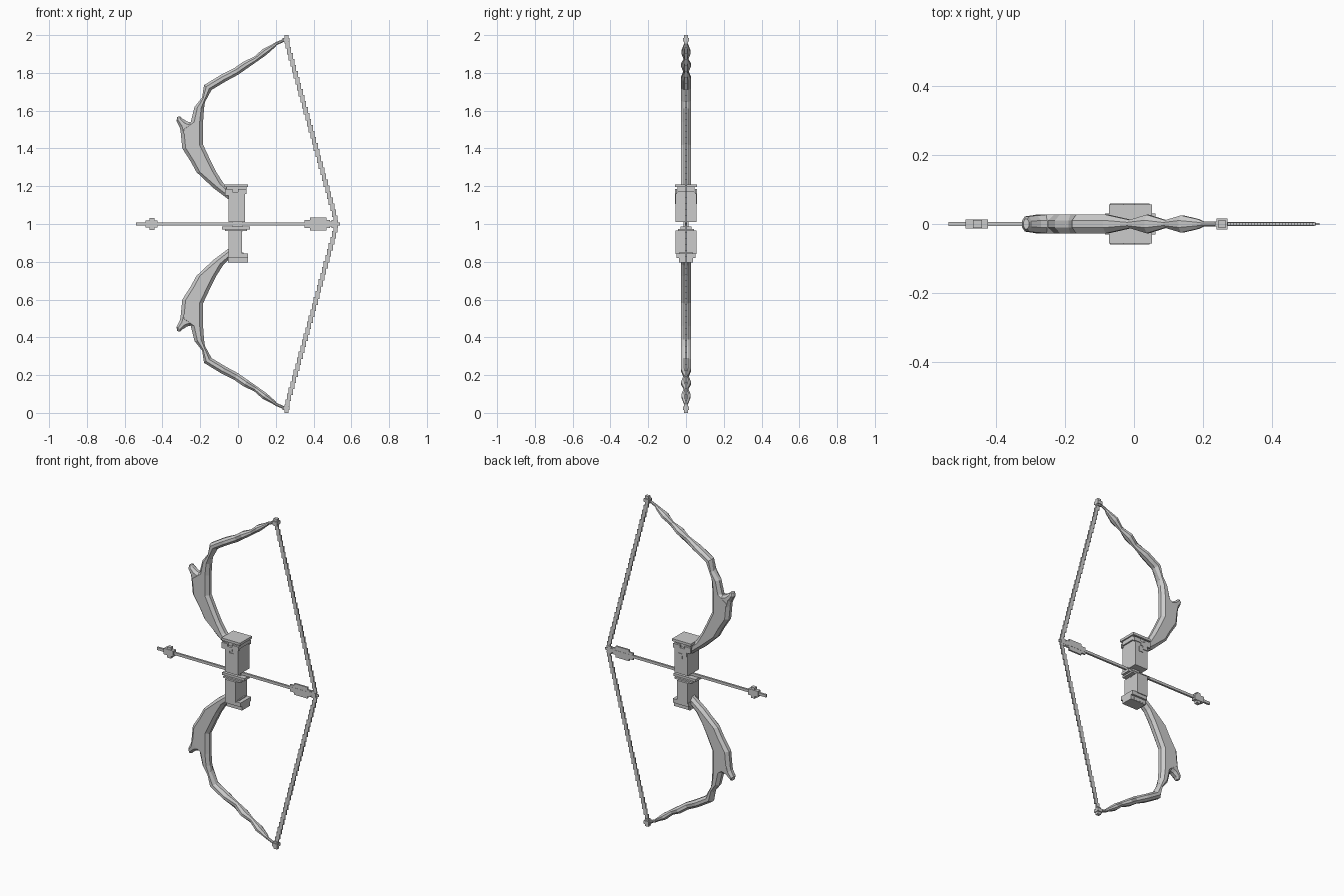
import bpy, bmesh
from mathutils import Vector

cube = bpy.data.objects.get("Cube")
if cube:
    bpy.data.objects.remove(cube, do_unlink=True)

grey = bpy.data.materials.new("plain grey")
grey.use_nodes = True
tone = (0.6, 0.6, 0.6, 1)
grey.diffuse_color = tone
grey.node_tree.nodes["Principled BSDF"].inputs["Base Color"].default_value = tone

CENTRE = 1.0  # every part is modelled around the arrow's height


def finish(name, bm, mirrored=False):
    bmesh.ops.recalc_face_normals(bm, faces=bm.faces)
    mesh = bpy.data.meshes.new(name)
    bm.to_mesh(mesh)
    bm.free()
    mesh.materials.append(grey)
    obj = bpy.data.objects.new(name, mesh)
    obj.location.z = CENTRE
    bpy.context.collection.objects.link(obj)
    if mirrored:
        mod = obj.modifiers.new("Mirror", 'MIRROR')
        mod.use_axis = (False, False, True)
        mod.use_mirror_merge = False
    return obj


def add_box(bm, x0, x1, half_y, z0, z1, y=0):
    """Box by x range, half depth and z range."""
    verts = bmesh.ops.create_cube(bm, size=1)["verts"]
    bmesh.ops.scale(bm, vec=(x1 - x0, 2 * half_y, z1 - z0), verts=verts)
    bmesh.ops.translate(bm, vec=((x0 + x1) / 2, y, (z0 + z1) / 2), verts=verts)


def boxes(name, specs, mirrored=False):
    bm = bmesh.new()
    for spec in specs:
        add_box(bm, *spec)
    return finish(name, bm, mirrored)


def loft(name, stations):
    """Chamfered bar through pairs of outer and inner edge points."""
    bm = bmesh.new()
    rings = []
    for ox, oz, ix, iz, w in stations:
        outer, inner = Vector((ox, 0, oz)), Vector((ix, 0, iz))
        across = inner - outer
        bevel = across.normalized() * min(0.018, across.length * 0.3)
        side = Vector((0, w, 0))
        points = [outer + side * 0.4, outer + bevel + side,
                  inner - bevel + side, inner + side * 0.4]
        points += [Vector((p.x, -p.y, p.z)) for p in reversed(points)]
        rings.append([bm.verts.new(p) for p in points])
    for a, b in zip(rings, rings[1:]):
        for i in range(len(a)):
            j = (i + 1) % len(a)
            bm.faces.new((a[i], a[j], b[j], b[i]))
    bm.faces.new(rings[0])
    bm.faces.new(rings[-1])
    return finish(name, bm, mirrored=True)


# Bow limbs: outer x, z, inner x, z, half depth
W = 0.027
loft("limbs", [
    (-.05, .13, -.04, .18, W),
    (-.13, .19, -.08, .22, W),
    (-.22, .275, -.115, .275, W),
    (-.25, .33, -.145, .335, W),
    (-.295, .40, -.185, .42, W),
    (-.305, .50, -.185, .50, W),
    (-.25, .54, -.185, .54, W),
    (-.23, .62, -.18, .61, W),
    (-.19, .67, -.175, .645, W),
    (-.18, .735, -.14, .71, W),
    (-.09, .79, -.065, .755, W),
    (-.02, .825, 0, .79, .012),
    (.03, .86, .05, .825, W),
    (.085, .885, .1, .86, .011),
    (.13, .925, .15, .895, .025),
    (.18, .95, .195, .935, .014),
    (.2, .963, .205, .947, .007),
    (.255, .985, .255, .97, .007),
])

# Curled spur on the back of each limb
loft("limb_spurs", [
    (-.295, .45, -.22, .53, W),
    (-.308, .51, -.27, .543, .025),
    (-.326, .545, -.297, .56, .022),
    (-.322, .567, -.305, .57, .014),
])

# Limb tips that hold the string
boxes("limb_tips", [
    (.245, .268, .01, .955, 1),
    (.235, .255, .007, .965, .985),
    (.24, .272, .016, .965, .985),
], mirrored=True)

# Stepped bowstring
STEPS = 30
string = []
for i in range(STEPS):
    x = .262 + (.517 - .262) * i / (STEPS - 1)
    z = .95 - (.95 - .025) * i / (STEPS - 1)
    string.append((x - .011, x + .011, .004, z - .02, z + .02))
boxes("bowstring", string, mirrored=True)

# Grip
boxes("upper_grip", [(-.05, .037, .055, .01, .17),
                     (-.045, .032, .042, .16, .2)])
boxes("upper_grip_cap", [(-.072, .053, .057, .195, .21),
                         (-.06, .045, .045, .17, .2)])
boxes("lower_grip", [(-.05, .022, .055, -.16, -.035),
                     (-.045, .03, .038, -.2, -.15)])
boxes("lower_grip_cap", [(-.052, .053, .05, -.18, -.155),
                         (-.052, .053, .037, -.205, -.17)])
boxes("arrow_rest", [(-.085, .063, .03, -.028, -.012),
                     (-.07, .048, .042, -.037, -.026),
                     (-.03, .025, .012, -.04, .015)])

# Stepped ornament on both faces of the upper grip
ornament = []
for y in (-.053, .053):
    ornament += [(-.07, -.03, .006, .15, .185, y), (-.045, -.015, .006, .125, .155, y),
                 (-.03, .0, .006, .145, .17, y), (.0, .045, .006, .16, .185, y),
                 (-.015, .01, .006, .105, .135, y)]
boxes("grip_ornament", ornament)

# Arrow
boxes("arrow_shaft", [(-.54, .5, .006, -.008, .008)])
boxes("arrow_head", [(-.49, -.425, .013, -.018, .018),
                     (-.468, -.442, .011, -.033, .033)])
boxes("arrow_fletching", [(.38, .468, .005, -.034, .034),
                          (.352, .385, .005, -.021, .021),
                          (.465, .488, .005, -.02, .02)])
boxes("arrow_nock", [(.475, .525, .006, -.012, .012),
                     (.495, .53, .005, .01, .022),
                     (.495, .53, .005, -.022, -.01),
                     (.52, .54, .003, -.007, .007)])
